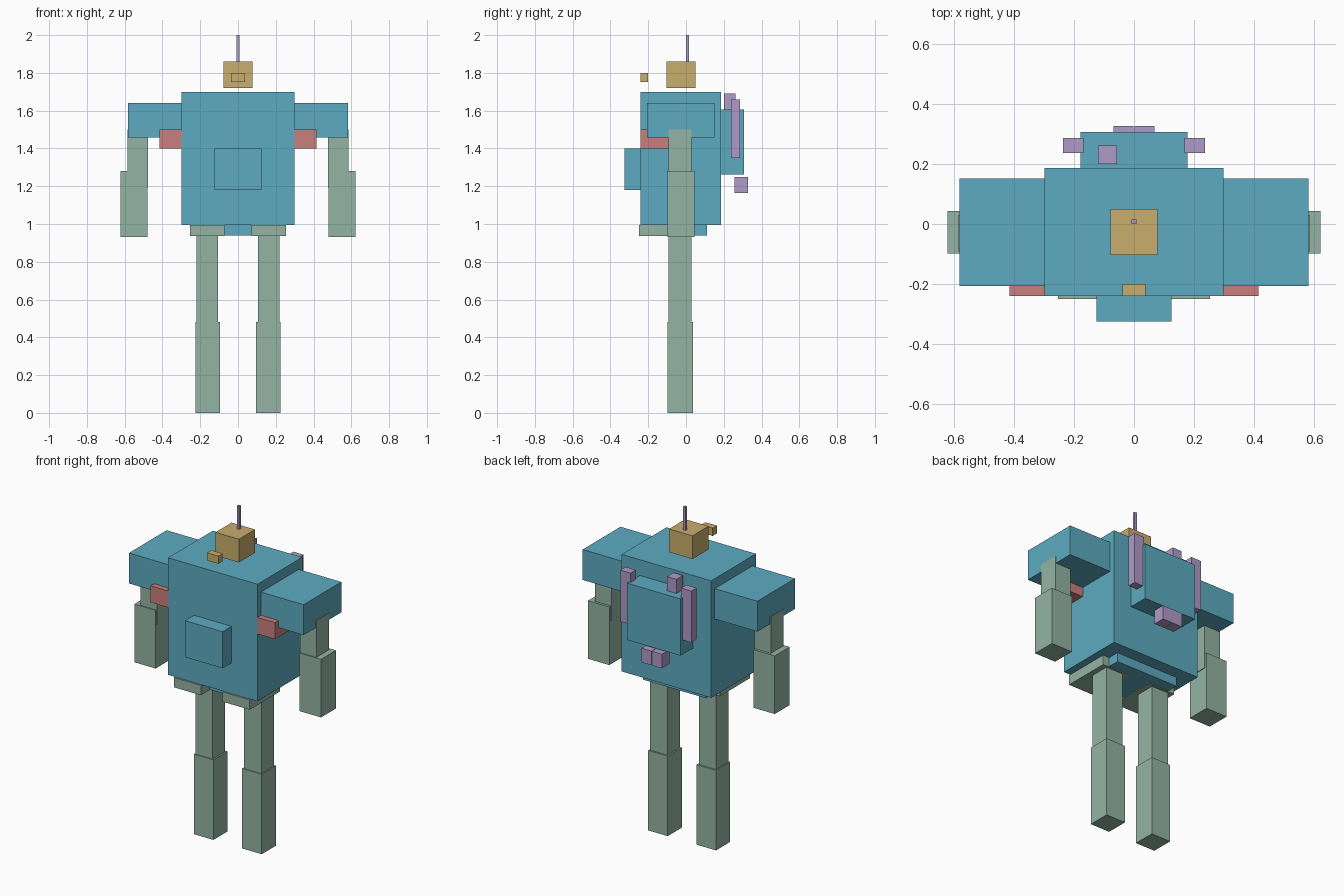
import bpy, bmesh

if "Cube" in bpy.data.objects:
    bpy.data.objects.remove(bpy.data.objects["Cube"])


def material(name, rgb):
    m = bpy.data.materials.new(name)
    m.diffuse_color = (*rgb, 1.0)
    m.use_nodes = True
    m.node_tree.nodes["Principled BSDF"].inputs["Base Color"].default_value = m.diffuse_color
    return m


BLUE = material("steel blue", (0.109, 0.407, 0.533))
GREEN = material("sage green", (0.296, 0.456, 0.371))
TAN = material("tan", (0.584, 0.418, 0.153))
RED = material("dusty red", (0.584, 0.216, 0.202))
PURPLE = material("lilac", (0.429, 0.328, 0.578))


def box(name, mat, x, y, z):
    """Flat-faced box spanning the given (min, max) ranges."""
    bm = bmesh.new()
    bmesh.ops.create_cube(bm, size=1.0)
    for v in bm.verts:
        for i, (lo, hi) in enumerate((x, y, z)):
            v.co[i] = (lo + hi) / 2 + v.co[i] * (hi - lo)
    mesh = bpy.data.meshes.new(name)
    bm.to_mesh(mesh)
    bm.free()
    mesh.materials.append(mat)
    ob = bpy.data.objects.new(name, mesh)
    bpy.context.collection.objects.link(ob)
    return ob


def pair(name, mat, x, y, z):
    """The same box on the +x side and mirrored on the -x side."""
    box("left_" + name, mat, x, y, z)
    box("right_" + name, mat, (-x[1], -x[0]), y, z)


# Body
box("torso", BLUE, (-0.298, 0.298), (-0.24, 0.186), (0.995, 1.70))
box("belly_plate", BLUE, (-0.125, 0.125), (-0.325, -0.24), (1.18, 1.40))
box("pelvis", BLUE, (-0.21, 0.21), (-0.17, 0.11), (0.94, 0.995))
pair("shoulder", BLUE, (0.298, 0.582), (-0.207, 0.152), (1.457, 1.64))
pair("armpit_block", RED, (0.298, 0.415), (-0.24, -0.08), (1.40, 1.50))

# Head
box("head", TAN, (-0.078, 0.078), (-0.103, 0.05), (1.72, 1.86))
box("visor", TAN, (-0.038, 0.038), (-0.24, -0.20), (1.753, 1.80))
box("antenna", PURPLE, (-0.008, 0.008), (0.0, 0.015), (1.86, 2.0))

# Arms
pair("upper_arm", GREEN, (0.476, 0.586), (-0.092, 0.03), (1.19, 1.50))
pair("forearm", GREEN, (0.48, 0.622), (-0.098, 0.044), (0.93, 1.28))

# Legs
pair("hip_plate", GREEN, (0.072, 0.253), (-0.25, 0.04), (0.936, 0.995))
pair("thigh", GREEN, (0.105, 0.22), (-0.092, 0.028), (0.48, 0.94))
pair("shin", GREEN, (0.096, 0.226), (-0.097, 0.037), (0.0, 0.482))

# Backpack with its attachments
box("backpack", BLUE, (-0.178, 0.178), (0.186, 0.307), (1.263, 1.605))
pair("pack_tube", PURPLE, (0.168, 0.237), (0.237, 0.287), (1.35, 1.66))
pair("lower_pouch", PURPLE, (0.001, 0.068), (0.256, 0.327), (1.165, 1.25))
box("top_pouch", PURPLE, (-0.12, -0.057), (0.20, 0.262), (1.605, 1.69))
